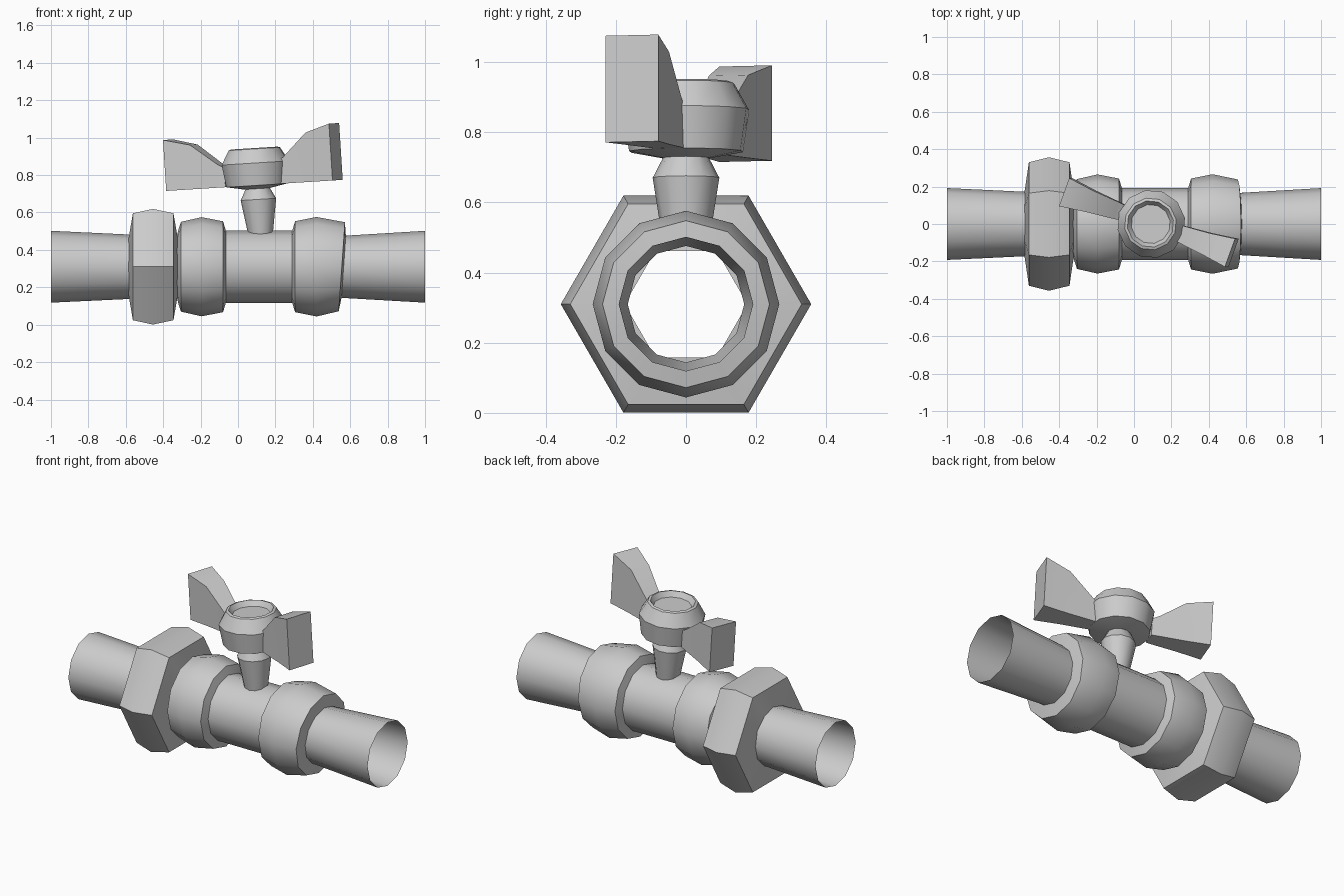
import bpy, bmesh, math
from mathutils import Vector, Matrix

if "Cube" in bpy.data.objects:
    bpy.data.objects.remove(bpy.data.objects["Cube"])

AXIS_Z = 0.31   # height of the pipe axis
# pipe frame: local z -> world x, vertices at the top and sides
PIPE = Matrix.Translation((0, 0, AXIS_Z)) @ Matrix.Rotation(math.radians(90), 4, 'Y')
# handle frame: turned in plan and tipped slightly upward toward +x
TILT = Matrix.Rotation(math.radians(-3.6), 4, 'Y')
TURN = Matrix.Rotation(math.radians(-20), 4, 'Z')


def finish(name, bm, matrix):
    bmesh.ops.remove_doubles(bm, verts=bm.verts, dist=1e-5)
    bmesh.ops.recalc_face_normals(bm, faces=bm.faces)
    bm.transform(matrix)
    me = bpy.data.meshes.new(name)
    bm.to_mesh(me)
    bm.free()
    ob = bpy.data.objects.new(name, me)
    bpy.context.collection.objects.link(ob)
    bpy.ops.object.select_all(action='DESELECT')
    ob.select_set(True)
    bpy.context.view_layer.objects.active = ob
    bpy.ops.object.shade_smooth_by_angle(angle=math.radians(35))
    return ob


def lathe(name, profile, matrix, sides=12, phase=0.0, closed=False):
    """Revolve (height, radius) points about local z."""
    bm = bmesh.new()
    rings = []
    for h, r in profile:
        rings.append([bm.verts.new((r * math.cos(phase + math.tau * i / sides),
                                    r * math.sin(phase + math.tau * i / sides), h))
                      for i in range(sides)])
    pairs = list(zip(rings, rings[1:]))
    if closed:
        pairs.append((rings[-1], rings[0]))
    for a, b in pairs:
        for i in range(sides):
            j = (i + 1) % sides
            bm.faces.new((a[i], a[j], b[j], b[i]))
    return finish(name, bm, matrix)


def slant(ob, x_min):
    """Lean the right-hand end of a part so its top reaches further out."""
    for v in ob.data.vertices:
        if x_min < v.co.x < 0.9:
            v.co.x += 0.07 * (v.co.z - AXIS_Z)


# pipe ends and the valve body between them
lathe("left_pipe", [(-1, .192), (-.575, .172)], PIPE)
slant(lathe("right_pipe", [(.56, .166), (1, .192)], PIPE), .5)
lathe("valve_body", [(-.075, .193), (.30, .193)], PIPE)

# hexagonal union nut, corners pointing sideways
lathe("hex_nut", [(-.585, .175), (-.562, .33), (-.455, .357), (-.345, .33), (-.322, .175)],
      PIPE, sides=6, phase=math.pi / 2, closed=True)

# bulged collars
lathe("left_collar", [(-.325, .172), (-.318, .20), (-.305, .24), (-.195, .265),
                      (-.08, .243), (-.065, .193)], PIPE)
slant(lathe("right_collar", [(.29, .193), (.305, .243), (.42, .266), (.555, .238),
                             (.565, .166)], PIPE), .5)

# valve stem
lathe("stem", [(-.25, .066), (-.065, .095), (-.005, .064)],
      Matrix.Translation((.105, 0, .735)) @ TILT)

# handle hub with underside cone and shallow recess on top
lathe("handle_hub", [(-.018, 0), (-.018, .07), (0, .165), (.12, .183), (.195, .14),
                     (.20, .125), (.17, .105), (.17, 0)],
      Matrix.Translation((.10, 0, .745)) @ TILT @ TURN)


# handle wings, flaring outward in width and height
def wing(name, side, scale):
    bm = bmesh.new()
    loops = []
    for u, w, top in [(.15, .042, .11), (.19, .047, .135), (.33, .06, .252), (.474, .08, .29)]:
        u *= side
        top *= scale
        loops.append([bm.verts.new(c) for c in
                      ((u, -w, 0), (u, w, 0), (u, w, top), (u, -w, top))])
    for a, b in zip(loops, loops[1:]):
        for i in range(4):
            j = (i + 1) % 4
            bm.faces.new((a[i], a[j], b[j], b[i]))
    bm.faces.new(loops[0])
    bm.faces.new(loops[-1])
    finish(name, bm, Matrix.Translation((.088, .008, .745)) @ TILT @ TURN)


wing("left_wing", -1, .94)
wing("right_wing", 1, 1.05)
